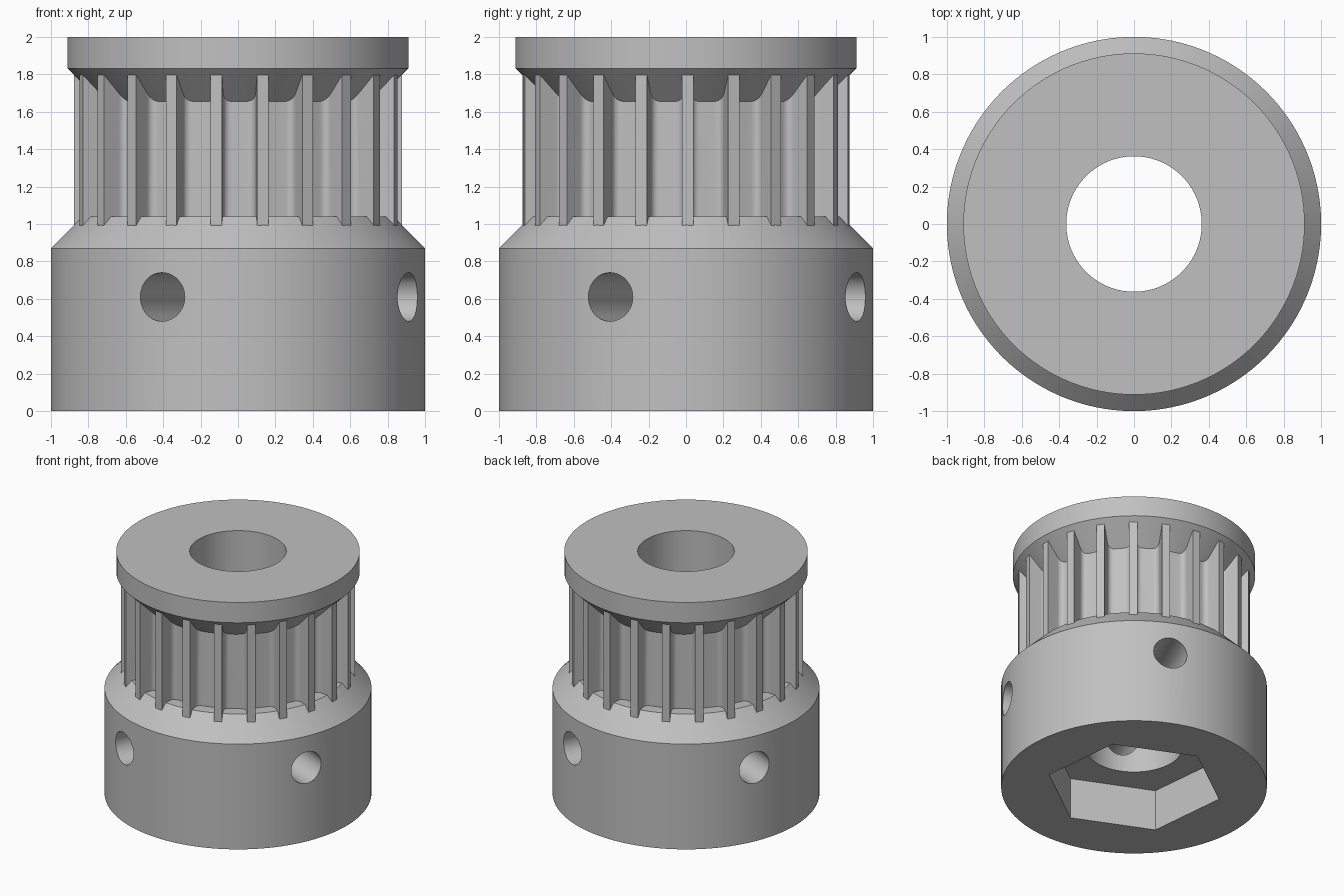
import bpy
import bmesh
from math import cos, sin, pi, radians
from mathutils import Matrix

TEETH = 22
SEGMENTS = 120
TIP, ROOT = 0.877, 0.735

cube = bpy.data.objects.get("Cube")
if cube:
    bpy.data.objects.remove(cube, do_unlink=True)

# One grey material
grey = bpy.data.materials.new("light_grey")
grey.use_nodes = True
colour = (0.53, 0.53, 0.53, 1)
grey.diffuse_color = colour
grey.node_tree.nodes["Principled BSDF"].inputs["Base Color"].default_value = colour


def make_object(name, bm):
    bmesh.ops.recalc_face_normals(bm, faces=bm.faces[:])
    mesh = bpy.data.meshes.new(name)
    bm.to_mesh(mesh)
    bm.free()
    mesh.materials.append(grey)
    obj = bpy.data.objects.new(name, mesh)
    bpy.context.scene.collection.objects.link(obj)
    return obj


def ring(radius, count):
    return [(radius * cos(2 * pi * i / count), radius * sin(2 * pi * i / count))
            for i in range(count)]


def stack(name, levels):
    """Solid skinned through (outline, height) levels."""
    bm = bmesh.new()
    loops = [[bm.verts.new((x, y, z)) for x, y in outline] for outline, z in levels]
    for low, high in zip(loops, loops[1:]):
        n = len(low)
        for i in range(n):
            j = (i + 1) % n
            bm.faces.new((low[i], low[j], high[j], high[i]))
    bm.faces.new(loops[0][::-1])
    bm.faces.new(loops[-1])
    return make_object(name, bm)


def lathe(name, profile, count=SEGMENTS):
    return stack(name, [(ring(r, count), z) for r, z in profile])


def toothed_outline():
    """Closed outline with one filleted groove per tooth pitch."""
    fillet = 0.045
    wall = 0.087
    half = [(TIP, 0.094)]
    for i in range(7):
        a = i / 6 * pi / 2
        half.append((ROOT + fillet * (1 - sin(a)), wall - fillet * (1 - cos(a))))
    groove = [(r, -t) for r, t in half] + [(r, t) for r, t in reversed(half)]
    points = []
    for k in range(TEETH):
        a = 2 * pi * k / TEETH
        for r, t in groove:
            # Keep each point at its own radius
            x = (r * r - t * t) ** 0.5
            points.append((x * cos(a) - t * sin(a), x * sin(a) + t * cos(a)))
    return points


def combine(target, other, operation):
    mod = target.modifiers.new(other.name, "BOOLEAN")
    mod.operation = operation
    mod.solver = "EXACT"
    mod.object = other
    bpy.context.view_layer.objects.active = target
    bpy.ops.object.modifier_apply(modifier=mod.name)
    bpy.data.objects.remove(other, do_unlink=True)


# Hub with bevelled shoulder, toothed barrel and top flange
pulley = lathe("pulley_body", [(1, 0), (1, 0.87), (0.83, 1.04)])
barrel = stack("toothed_barrel", [(toothed_outline(), 0.93), (toothed_outline(), 1.87)])
flange = lathe("top_flange", [(0.7, 1.62), (0.912, 1.832), (0.912, 2)])
combine(pulley, barrel, "UNION")
combine(pulley, flange, "UNION")

# Shaft bore and hexagonal nut pocket
combine(pulley, lathe("bore", [(0.362, -0.2), (0.362, 2.2)], 72), "DIFFERENCE")
combine(pulley, lathe("hex_pocket", [(0.665, -0.2), (0.665, 0.34)], 6), "DIFFERENCE")

# Four radial set screw holes
for k in range(4):
    hole = lathe("screw_hole", [(0.13, 0.15), (0.13, 1.2)], 48)
    hole.data.transform(Matrix.Translation((0, 0, 0.61))
                        @ Matrix.Rotation(k * pi / 2, 4, "Z")
                        @ Matrix.Rotation(pi / 2, 4, "Y"))
    combine(pulley, hole, "DIFFERENCE")

# Turn the finished part and shade it
pulley.data.transform(Matrix.Rotation(radians(-24), 4, "Z"))
bpy.ops.object.select_all(action="DESELECT")
pulley.select_set(True)
bpy.context.view_layer.objects.active = pulley
bpy.ops.object.shade_smooth_by_angle(angle=radians(25))
